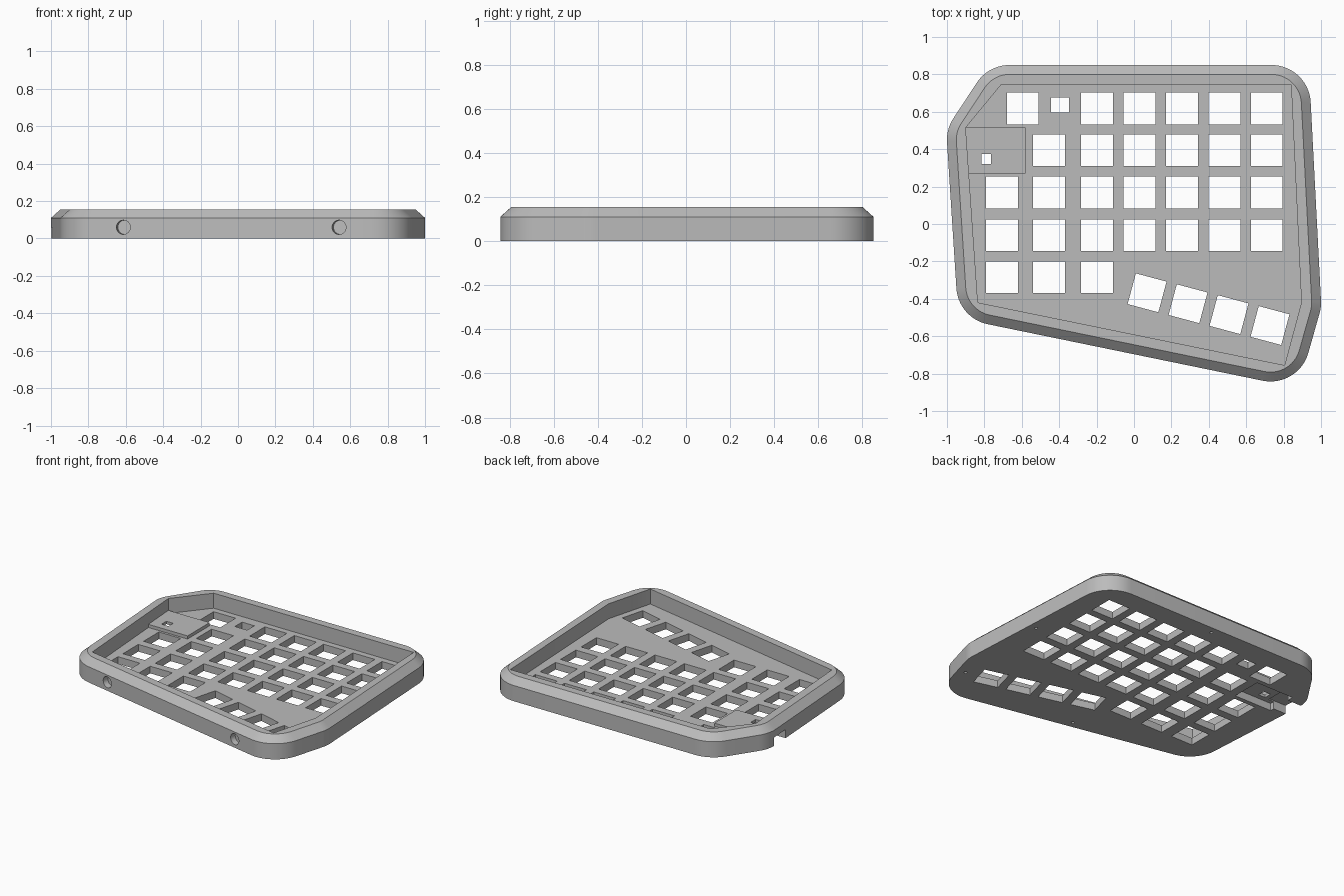
import bpy, bmesh, math
from mathutils import Matrix, Vector

if "Cube" in bpy.data.objects:
    bpy.data.objects.remove(bpy.data.objects["Cube"])

FLOOR, EDGE, TOP = 0.05, 0.11, 0.155

grey = bpy.data.materials.new("grey_plastic")
grey.diffuse_color = (0.5, 0.5, 0.5, 1)
grey.use_nodes = True
grey.node_tree.nodes["Principled BSDF"].inputs["Base Color"].default_value = grey.diffuse_color


def new_object(name, bm):
    bmesh.ops.recalc_face_normals(bm, faces=bm.faces)
    me = bpy.data.meshes.new(name)
    bm.to_mesh(me)
    bm.free()
    me.materials.append(grey)
    ob = bpy.data.objects.new(name, me)
    bpy.context.collection.objects.link(ob)
    return ob


def loft(bm, rings):
    """Skin a stack of (points, z) rings and cap both ends."""
    loops = [[bm.verts.new((x, y, z)) for x, y in pts] for pts, z in rings]
    n = len(loops[0])
    for a, b in zip(loops, loops[1:]):
        for i in range(n):
            bm.faces.new((a[i], a[(i + 1) % n], b[(i + 1) % n], b[i]))
    bm.faces.new(loops[0][::-1])
    bm.faces.new(loops[-1])


def block(bm, x0, x1, y0, y1, z0, z1):
    loft(bm, [([(x0, y0), (x1, y0), (x1, y1), (x0, y1)], z) for z in (z0, z1)])


def square_hole(bm, x, y, w, h, turn=0):
    c, s = math.cos(turn), math.sin(turn)
    pts = [(x + c * u * w / 2 - s * v * h / 2, y + s * u * w / 2 + c * v * h / 2)
           for u, v in ((-1, -1), (1, -1), (1, 1), (-1, 1))]
    loft(bm, [(pts, -0.1), (pts, 0.3)])


def rounded_outline(centres, r, steps=14):
    """Counter-clockwise outline of a polygon grown by radius r."""
    pts, n = [], len(centres)
    for i in range(n):
        p, c, q = (Vector(centres[(i + k) % n]) for k in (-1, 0, 1))
        a = math.atan2((c - p).y, (c - p).x) - math.pi / 2
        b = math.atan2((q - c).y, (q - c).x) - math.pi / 2
        turn = (b - a) % math.tau
        for k in range(steps + 1):
            t = a + turn * k / steps
            pts.append((c.x + r * math.cos(t), c.y + r * math.sin(t)))
    return pts


def combine(target, bm, operation):
    tool = new_object("cutter", bm)
    tool.hide_render = True
    mod = target.modifiers.new("cut", 'BOOLEAN')
    mod.operation, mod.object, mod.solver = operation, tool, 'EXACT'
    bpy.context.view_layer.objects.active = target
    bpy.ops.object.modifier_apply(modifier=mod.name)
    bpy.data.objects.remove(tool)


# Case body with a chamfered rounded rim
centres = [(0.735, 0.64), (-0.665, 0.64), (-0.79, 0.45),
           (-0.74, -0.33), (0.73, -0.632), (0.79, -0.42)]
bm = bmesh.new()
loft(bm, [(rounded_outline(centres, 0.21), 0), (rounded_outline(centres, 0.21), EDGE),
          (rounded_outline(centres, 0.16), TOP)])
case = new_object("keyboard_case", bm)

# Sharp-cornered cavity above the key plate
cavity = [(0.84, 0.745), (-0.71, 0.745), (-0.9, 0.515),
          (-0.835, -0.42), (0.805, -0.755), (0.895, -0.42)]
bm = bmesh.new()
loft(bm, [(cavity, FLOOR), (cavity, 0.3)])
combine(case, bm, 'DIFFERENCE')

# Raised cover over the controller, hollow underneath
bm = bmesh.new()
block(bm, -0.91, -0.58, 0.27, 0.515, 0.02, 0.072)
combine(case, bm, 'UNION')
bm = bmesh.new()
block(bm, -0.893, -0.6, 0.285, 0.5, -0.1, 0.052)
combine(case, bm, 'DIFFERENCE')

# Cable notch through the left wall
bm = bmesh.new()
block(bm, -1.2, -0.85, 0.315, 0.455, -0.1, 0.07 - 0.01)
combine(case, bm, 'DIFFERENCE')

# Key openings: straight grid, angled thumb row, and two small windows
KEY = 0.17
cols = [-0.705, -0.455, -0.198, 0.03, 0.257, 0.484, 0.71]
rows = {0.617: cols[2:] + [-0.595], 0.394: cols[1:], 0.168: cols,
        -0.06: cols, -0.285: cols[:3]}
bm = bmesh.new()
for y, xs in rows.items():
    for x in xs:
        square_hole(bm, x, y, KEY, KEY)
for i in range(4):
    square_hole(bm, 0.07 + 0.219 * i, -0.368 - 0.0583 * i, KEY, KEY, math.radians(-15))
square_hole(bm, -0.395, 0.637, 0.095, 0.08)
square_hole(bm, -0.79, 0.347, 0.053, 0.053)
combine(case, bm, 'DIFFERENCE')

# Round sockets in the front wall and small screw holes under the rim
bm = bmesh.new()
slope = math.atan2(-0.302, 1.47)
for x in (-0.613, 0.54):
    y = -0.536 + math.tan(slope) * (x + 0.78)
    m = (Matrix.Translation((x, y, 0.06)) @ Matrix.Rotation(slope, 4, 'Z')
         @ Matrix.Rotation(math.pi / 2, 4, 'X'))
    bmesh.ops.create_cone(bm, cap_ends=True, segments=32, radius1=0.038,
                          radius2=0.038, depth=0.08, matrix=m)
for x, y in ((0.92, 0.13), (0.03, 0.8), (0.9, -0.59), (-0.03, -0.64)):
    bmesh.ops.create_cone(bm, cap_ends=True, segments=16, radius1=0.01,
                          radius2=0.01, depth=0.12, matrix=Matrix.Translation((x, y, 0)))
combine(case, bm, 'DIFFERENCE')

# Smooth the rounded corners, keep the edges crisp
bpy.ops.object.select_all(action='DESELECT')
case.select_set(True)
bpy.context.view_layer.objects.active = case
bpy.ops.object.shade_smooth_by_angle(angle=math.radians(30))
